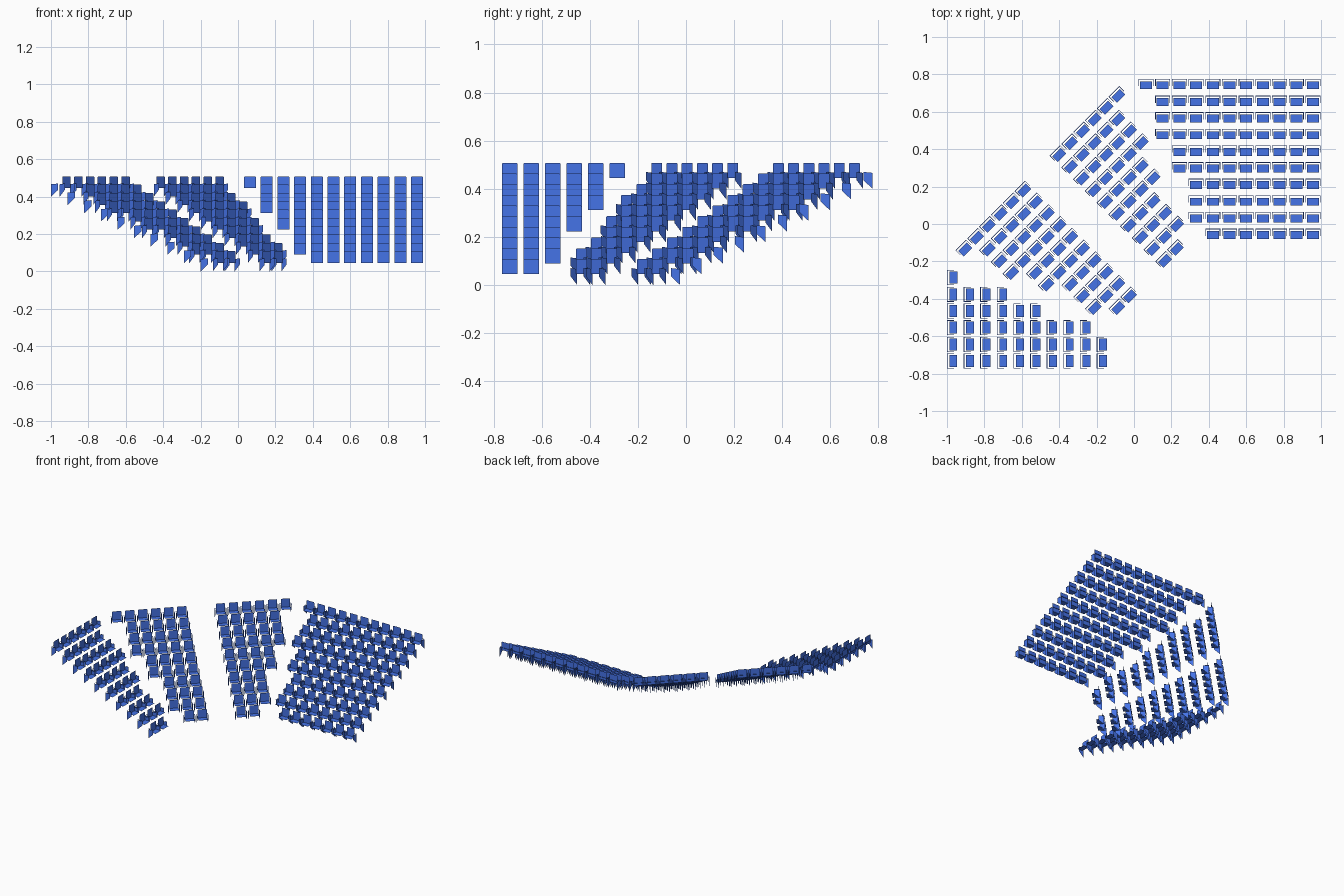
import bpy, bmesh, math
from mathutils import Matrix, Vector

if "Cube" in bpy.data.objects:
    bpy.data.objects.remove(bpy.data.objects["Cube"])


def material(name, rgb):
    m = bpy.data.materials.new(name)
    m.diffuse_color = (*rgb, 1)
    m.use_nodes = True
    m.node_tree.nodes["Principled BSDF"].inputs["Base Color"].default_value = m.diffuse_color
    return m


BLUE = material("seat blue", (0.06, 0.172, 0.80))

PITCH = 0.0893          # distance between neighbours
STEP = 0.0889           # distance between rows
RISE = 0.4 / 9          # height gained per row
DROP = [0, 1, 1, 1, 2, 2, 3, 3, 3, 4]   # seats missing in each row, top to bottom
BACK, FRONT = 0.0275, -0.0275           # chair depth, chair faces -y
HINGE = BACK - 0.013                    # line where backrest meets seat pan


def sheet(bm, points, matrix):
    """Single flat face."""
    bm.faces.new([bm.verts.new(matrix @ Vector(p)) for p in points])


def backrest(bm, m):
    w, c = 0.032, 0.004
    sheet(bm, [(-w, HINGE, 0.045), (w, HINGE, 0.045), (w, HINGE, 0.108 - c),
               (w - c, HINGE, 0.108), (c - w, HINGE, 0.108), (-w, HINGE, 0.108 - c)], m)


def seat(bm, m):
    w = 0.032
    sheet(bm, [(w, HINGE, 0.045), (-w, HINGE, 0.045), (-w, FRONT, 0.045), (w, FRONT, 0.045)][::-1], m)


def brackets(bm, m):
    # slanted side plates reaching down and back to the step behind
    for x in (-0.038, 0.038):
        sheet(bm, [(x, -0.011, 0.070), (x, -0.011, 0.036), (x, BACK, 0.0), (x, BACK, 0.066)], m)


def frame(bm, m):
    # flat thin frame: two armrests and a rear bar
    w, z, t = 0.040, 0.070, 0.003
    for a, b, f, r in ((-w, -w + t, -0.011, BACK), (w - t, w, -0.011, BACK),
                       (-w + t, w - t, BACK - 0.004, BACK)):
        sheet(bm, [(a, f, z), (b, f, z), (b, r, z), (a, r, z)], m)


PARTS = [("backrests", backrest), ("seats", seat),
         ("side_brackets", brackets), ("armrest_frames", frame)]


def block(name, anchor, angle, side, count):
    """Rows of chairs; anchor is the top chair of the full-length column."""
    turn = Matrix.Translation((*anchor, 0.4)) @ Matrix.Rotation(math.radians(angle), 4, 'Z')
    for part, build in PARTS:
        bm = bmesh.new()
        for r, missing in enumerate(DROP):
            for i in range(count - missing):
                build(bm, turn @ Matrix.Translation((side * i * PITCH, -r * STEP, -r * RISE)))
        mesh = bpy.data.meshes.new(f"{name}_{part}")
        bm.to_mesh(mesh)
        bm.free()
        mesh.materials.append(BLUE)
        bpy.context.collection.objects.link(bpy.data.objects.new(f"{name}_{part}", mesh))


# four seating blocks around the corner
block("left_block", (-0.9725, -0.733), 90, 1, 6)
block("left_corner_block", (-0.591, 0.184), 45, -1, 6)
block("right_corner_block", (-0.404, 0.374), 45, 1, 6)
block("right_block", (0.957, 0.748), 0, -1, 11)
